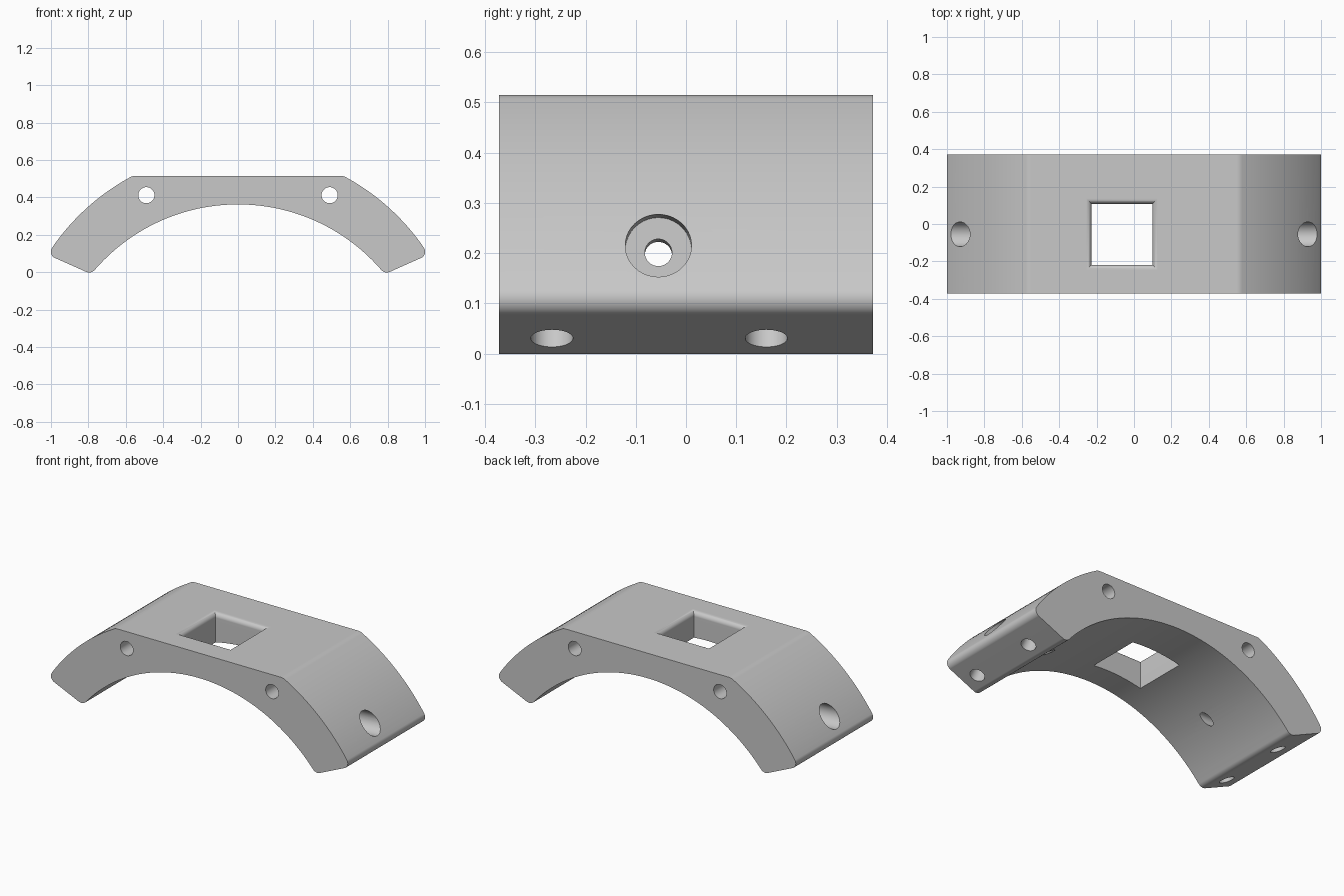
import bpy
import bmesh
from math import sin, cos, tan, acos, sqrt, radians, pi
from mathutils import Vector, Matrix

cube = bpy.data.objects.get("Cube")
if cube:
    bpy.data.objects.remove(cube)

HALF_DEPTH = 0.372
TOP = 0.515
END_TILT = radians(24)          # slope of the feet
HOLE_Y = -0.055                 # centre line of the window and side bores

grey = bpy.data.materials.new("plain grey")
grey.use_nodes = True
colour = (0.58, 0.58, 0.58, 1)
grey.diffuse_color = colour
grey.node_tree.nodes["Principled BSDF"].inputs["Base Color"].default_value = colour


def arc_points(centre_z, radius, x0, x1, n):
    """Points on an arc centred on x = 0."""
    xs = [x0 + (x1 - x0) * i / n for i in range(n + 1)]
    return [Vector((x, centre_z + sqrt(radius ** 2 - x * x))) for x in xs]


def round_corner(before, corner, after, radius, n=8):
    """Fillet between two nearly straight sides."""
    a, b = (before - corner).normalized(), (after - corner).normalized()
    half = acos(a.dot(b)) / 2
    centre = corner + (a + b).normalized() * (radius / sin(half))
    start = (corner + a * (radius / tan(half)) - centre).normalized()
    end = (corner + b * (radius / tan(half)) - centre).normalized()
    steps = [start.lerp(end, i / n).normalized() for i in range(n + 1)]
    return [centre + step * radius for step in steps]


def new_object(name, bm):
    bmesh.ops.recalc_face_normals(bm, faces=bm.faces)
    mesh = bpy.data.meshes.new(name)
    bm.to_mesh(mesh)
    bm.free()
    mesh.materials.append(grey)
    obj = bpy.data.objects.new(name, mesh)
    bpy.context.collection.objects.link(obj)
    return obj


def loft(name, rings):
    """Skin a stack of closed rings and cap both ends."""
    bm = bmesh.new()
    loops = [[bm.verts.new(p) for p in ring] for ring in rings]
    for lo, hi in zip(loops, loops[1:]):
        for i in range(len(lo)):
            j = (i + 1) % len(lo)
            bm.faces.new((lo[i], lo[j], hi[j], hi[i]))
    bm.faces.new(loops[0])
    bm.faces.new(loops[-1])
    return new_object(name, bm)


def rod(name, start, end, radius):
    """Round cutter between two points."""
    start, end = Vector(start), Vector(end)
    axis = end - start
    turn = axis.to_track_quat("Z", "Y").to_matrix().to_4x4()
    bm = bmesh.new()
    bmesh.ops.create_cone(bm, cap_ends=True, segments=40, radius1=radius,
                          radius2=radius, depth=axis.length,
                          matrix=Matrix.Translation((start + end) / 2) @ turn)
    return new_object(name, bm)


# Half of the arch outline, from the crown down round the foot to the top
inner_corner = Vector((0.785, -0.01))
outer_corner = Vector((1.018, 0.094))
inner = arc_points(-0.65, 1.0127, 0, 0.785, 36)
outer = arc_points(-0.55, 1.205, 1.018, 0.566, 26)
top_corner = Vector((0.566, TOP))
half = [p for p in inner if (p - inner_corner).length > 0.035]
half += round_corner(inner[-2], inner_corner, outer_corner, 0.04)
half += round_corner(inner_corner, outer_corner, outer[2], 0.036)
half += [p for p in outer if (p - outer_corner).length > 0.05
         and (p - top_corner).length > 0.03]
half += round_corner(outer[-2], top_corner, Vector((0, TOP)), 0.06)
outline = half + [Vector((-p.x, p.y)) for p in reversed(half[1:])]
body = loft("arched_bracket", [[(p.x, y, p.y) for p in outline]
                               for y in (-HALF_DEPTH, HALF_DEPTH)])

# Square window with a flared upper rim
window_x, window_half, flare = -0.064, 0.163, 0.028
levels = [(0.2, 0)]
for i in range(9):
    a = pi / 2 * i / 8
    levels.append((TOP - flare + flare * sin(a), flare * (1 - cos(a))))
levels.append((TOP + 0.05, flare))
square = ((-1, -1), (1, -1), (1, 1), (-1, 1))
cutters = [loft("window_cutter",
                [[(window_x + sx * (window_half + grow),
                   HOLE_Y + sy * (window_half + grow), z) for sx, sy in square]
                 for z, grow in levels])]

# Round holes, mirrored to both legs
inward = Vector((-sin(END_TILT), 0, cos(END_TILT)))
for s in (1, -1):
    cutters.append(rod("long_hole_cutter", (s * 0.49, -1, 0.412),
                       (s * 0.49, 1, 0.412), 0.043))
    cutters.append(rod("counterbore_cutter", (s * 1.2, HOLE_Y, 0.236),
                       (s * 0.8, HOLE_Y, 0.205), 0.066))
    cutters.append(rod("side_hole_cutter", (s * 0.9, HOLE_Y, 0.203),
                       (s * 0.4, HOLE_Y, 0.193), 0.027))
    for y in (-0.267, 0.16):
        foot = Vector((0.875, y, 0.031))
        a, b = foot - inward * 0.1, foot + inward * 0.22
        cutters.append(rod("foot_hole_cutter", (s * a.x, a.y, a.z),
                           (s * b.x, b.y, b.z), 0.042))

for cutter in cutters:
    cutter.hide_render = True
    mod = body.modifiers.new(cutter.name, "BOOLEAN")
    mod.operation = "DIFFERENCE"
    mod.solver = "EXACT"
    mod.object = cutter

# Bake the cuts and drop the cutters
bpy.context.view_layer.update()
graph = bpy.context.evaluated_depsgraph_get()
baked = bpy.data.meshes.new_from_object(body.evaluated_get(graph))
body.modifiers.clear()
body.data = baked
for cutter in cutters:
    bpy.data.objects.remove(cutter)

# Smooth curves, crisp edges
bpy.ops.object.select_all(action="DESELECT")
body.select_set(True)
bpy.context.view_layer.objects.active = body
bpy.ops.object.shade_smooth_by_angle(angle=radians(25))
weighted = body.modifiers.new("even_shading", "WEIGHTED_NORMAL")
weighted.keep_sharp = True
